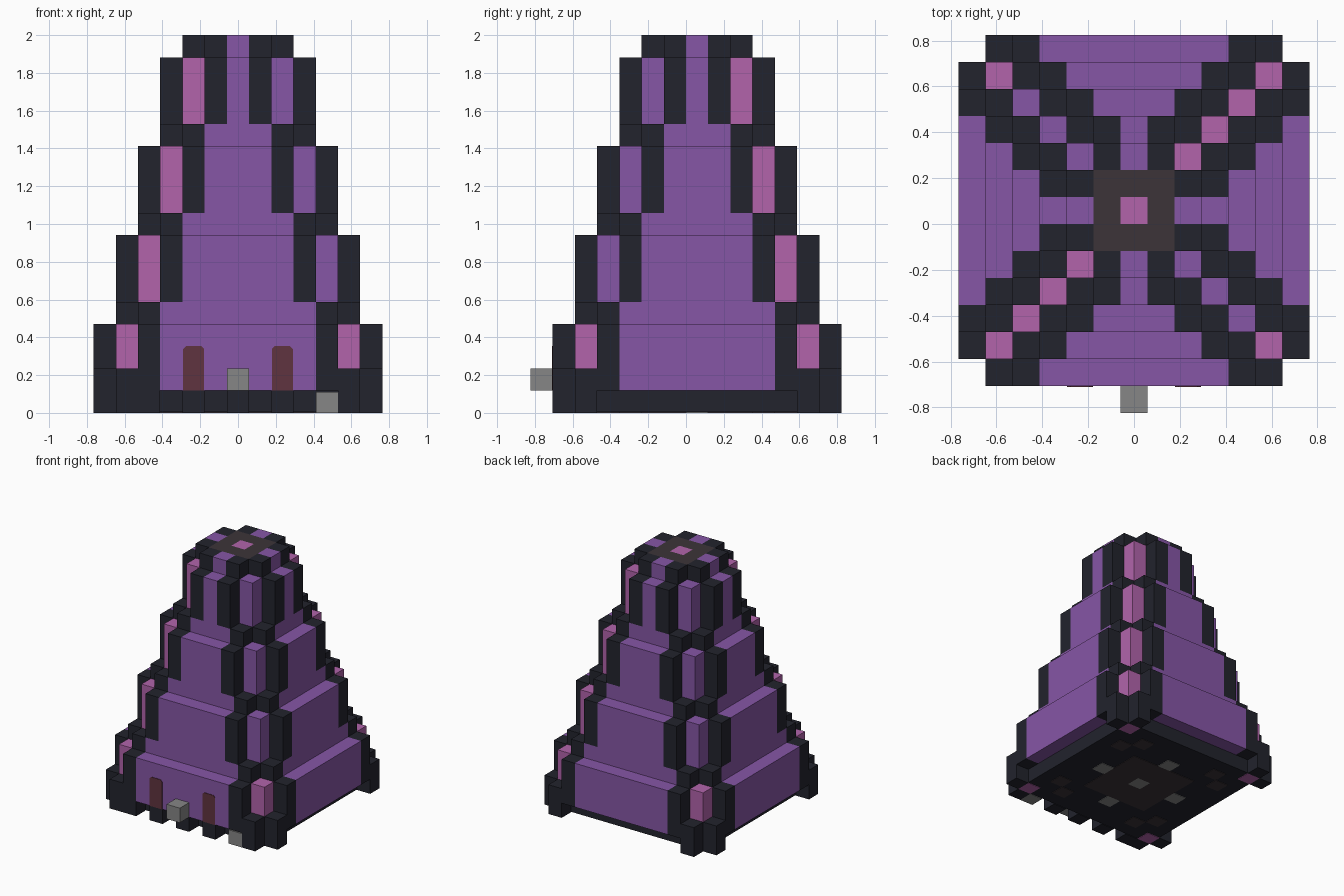
import bpy
import bmesh
from mathutils import Matrix

U = 2 / 17          # size of one block
Y0 = U / 2          # tower axis is shifted back by the sign block

old = bpy.data.objects.get("Cube")
if old:
    bpy.data.objects.remove(old, do_unlink=True)


def material(name, rgb):
    m = bpy.data.materials.new(name)
    m.use_nodes = True
    m.diffuse_color = (*rgb, 1)
    m.node_tree.nodes["Principled BSDF"].inputs["Base Color"].default_value = (*rgb, 1)
    return m


DARK = material("dark slate", (0.016, 0.017, 0.026))
PURPLE = material("purple", (0.24, 0.093, 0.38))
PINK = material("pink", (0.445, 0.127, 0.41))
GREY = material("grey", (0.24, 0.24, 0.24))
RED = material("maroon", (0.115, 0.033, 0.05))
BROWN = material("dark brown", (0.045, 0.034, 0.04))


def blocks(name, mat, boxes):
    """One object from boxes given as inclusive block ranges (i0, i1, j0, j1, k0, k1)."""
    bm = bmesh.new()
    for i0, i1, j0, j1, k0, k1 in boxes:
        size = ((i1 - i0 + 1) * U, (j1 - j0 + 1) * U, (k1 - k0 + 1) * U)
        mid = ((i0 + i1) / 2 * U, (j0 + j1) / 2 * U + Y0, (k0 + k1 + 1) / 2 * U)
        bmesh.ops.create_cube(bm, size=1, matrix=Matrix.Translation(mid) @ Matrix.Diagonal((*size, 1)))
    mesh = bpy.data.meshes.new(name)
    bm.to_mesh(mesh)
    bm.free()
    mesh.materials.append(mat)
    ob = bpy.data.objects.new(name, mesh)
    bpy.context.collection.objects.link(ob)
    return ob


def col(i, j, k0, k1):
    return (i, i, j, j, k0, k1)


def cross(w, h, k0, k1):
    """Two crossing boxes: half width w, reaching out to h."""
    return [(-w, w, -h, h, k0, k1), (-h, h, -w, w, k0, k1)]


def around(a, b, k0, k1):
    """Blocks at (a, b) and (b, a) mirrored to all four corners."""
    return [col(sx * p, sy * q, k0, k1)
            for p, q in {(a, b), (b, a)}
            for sx in (-1, 1) for sy in (-1, 1)]


# Four stepped tiers with corner buttresses
for t in range(4):
    h, k = 6 - t, 4 * t
    n = f"tier_{t + 1}"
    top = k + 3
    if t == 0:
        walls = cross(h - 3, h, 1, top)
        low = around(h - 1, h, 0, 1)
        start = 0
    else:
        walls = cross(h - 2, h, k, k) + cross(h - 3, h, k + 1, top)
        low = around(h - 1, h, k, k)
        start = k + 1
    blocks(n + "_walls", PURPLE, walls)
    blocks(n + "_corner_feet", DARK, low)
    blocks(n + "_corner_posts", DARK, around(h - 2, h, k + 1, top))
    c = h - 1
    blocks(n + "_corner_cores_a", PINK, [col(s * c, s * c, start, top) for s in (-1, 1)])
    blocks(n + "_corner_cores_b", PURPLE if t else PINK,
           [col(s * c, -s * c, start, top) for s in (-1, 1)])

# Crown
blocks("crown_posts", DARK, around(1, 2, 16, 16))
blocks("crown_fillers", PURPLE, [col(0, s * 2, 16, 16) for s in (-1, 1)]
       + [col(s * 2, 0, 16, 16) for s in (-1, 1)])
blocks("crown_roof", BROWN, [(-1, 1, -1, 0 - 1, 16, 16), (-1, 1, 1, 1, 16, 16),
                             col(-1, 0, 16, 16), col(1, 0, 16, 16)])
blocks("crown_gem", PINK, [col(0, 0, 16, 16)])

# Base slab and front steps
lift = 0.004 / U
blocks("base_slab", DARK, [(-4, 4, -5, 5, lift, 0),
                           (-5, -5, -4, 4, lift, 0), (5, 5, -4, 4, lift, 0)])
blocks("front_steps", DARK, [col(i, -6, 0, 0) for i in (-4, -2, 0, 2)])
blocks("grey_step", GREY, [col(4, -6, 0, -0.06)])
blocks("front_sign", GREY, [col(0, -7, 1, 1)])

# Underside inlay plates
thin = lift - 1
spots = [(0, 0), (3, 0), (-3, 0), (0, 3), (0, -3)]
blocks("underside_lamps", GREY, [col(i, j, 0, thin) for i, j in spots])
blocks("underside_plate", BROWN, [(-2, 2, -2, -1, 0, thin), (-2, 2, 1, 2, 0, thin),
                                  (-2, -1, 0, 0, 0, thin), (1, 2, 0, 0, 0, thin)]
       + around(3, 4, 0, thin))

# Doors: thin plates with clipped upper corners
for side, x in (("right", -2 * U), ("left", 2 * U)):
    bm = bmesh.new()
    w, c, z0, z1 = U / 2 - 0.003, 0.015, U, 3 * U
    y = Y0 - 6.5 * U
    outline = [(-w, z0), (w, z0), (w, z1 - c), (w - c, z1), (c - w, z1), (-w, z1 - c)]
    face = bm.faces.new([bm.verts.new((x + px, y, pz)) for px, pz in outline])
    ext = bmesh.ops.extrude_face_region(bm, geom=[face])
    verts = [g for g in ext["geom"] if isinstance(g, bmesh.types.BMVert)]
    bmesh.ops.translate(bm, verts=verts, vec=(0, -0.004, 0))
    bmesh.ops.recalc_face_normals(bm, faces=bm.faces)
    mesh = bpy.data.meshes.new(side + "_door")
    bm.to_mesh(mesh)
    bm.free()
    mesh.materials.append(RED)
    bpy.context.collection.objects.link(bpy.data.objects.new(side + "_door", mesh))
